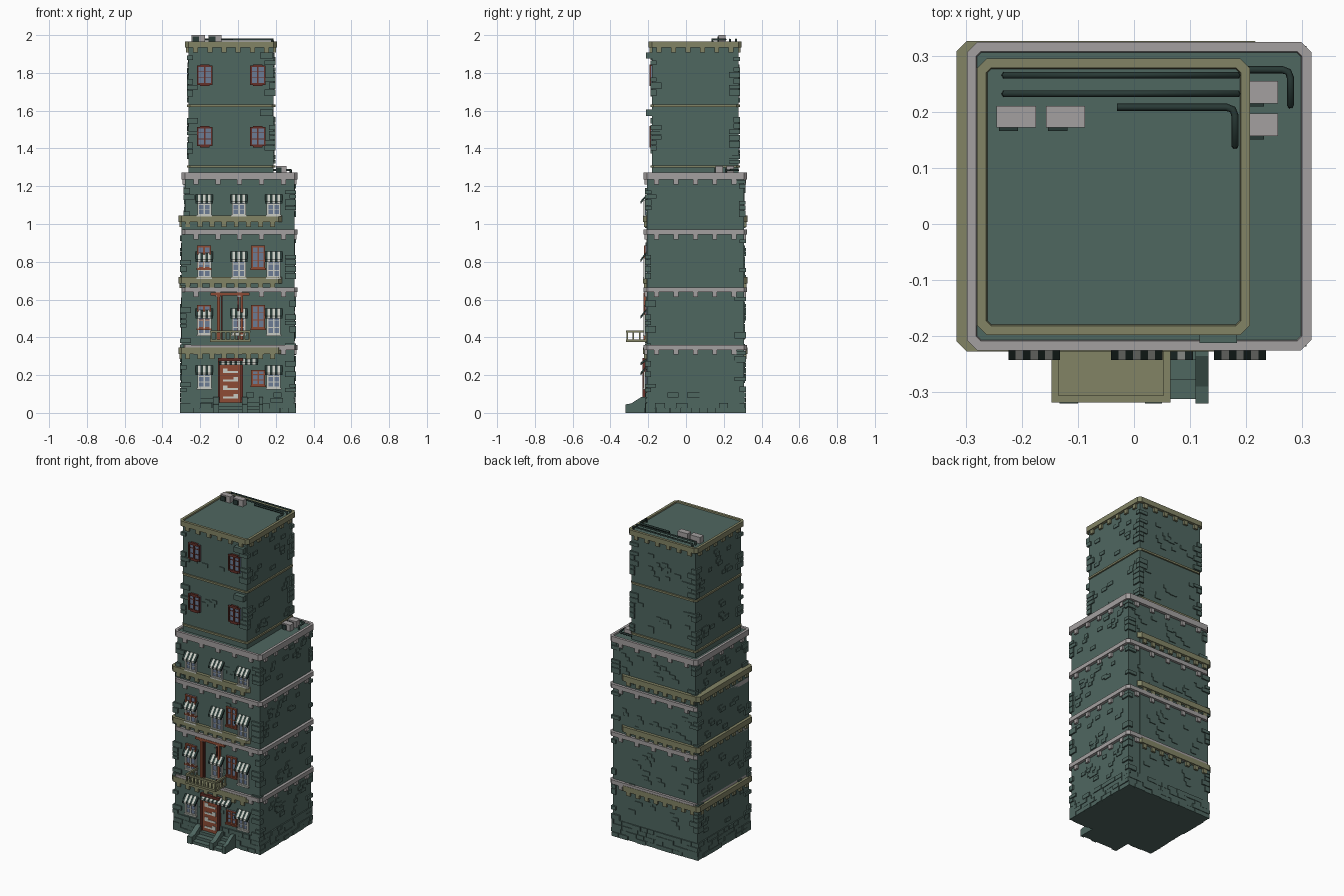
import bpy, bmesh, random
from mathutils import Vector

random.seed(4)
if "Cube" in bpy.data.objects:
    bpy.data.objects.remove(bpy.data.objects["Cube"])


def material(name, r, g, b):
    m = bpy.data.materials.new(name)
    m.use_nodes = True
    m.diffuse_color = (r, g, b, 1)
    m.node_tree.nodes["Principled BSDF"].inputs["Base Color"].default_value = (r, g, b, 1)
    return m


GREEN = material("wall_green", .078, .135, .118)
KHAKI = material("trim_khaki", .225, .23, .13)
GREY = material("trim_grey", .37, .35, .35)
MAROON = material("dark_red", .13, .03, .022)
BRICK = material("orange_red", .27, .07, .035)
GLASS = material("blue_glass", .15, .2, .3)
WHITE = material("off_white", .58, .6, .55)
DARK = material("dark_green", .022, .042, .037)


class Part:
    """A mesh part collected from boxes and prisms."""
    def __init__(self, name, *mats):
        self.name, self.mats, self.bm = name, mats, bmesh.new()

    def prism(self, base, offset, mat=0):
        vs = [self.bm.verts.new(p) for p in base]
        face = self.bm.faces.new(vs)
        top = bmesh.ops.extrude_face_region(self.bm, geom=[face])["geom"]
        bmesh.ops.translate(self.bm, vec=offset, verts=[v for v in top if isinstance(v, bmesh.types.BMVert)])
        cap = [f for f in top if isinstance(f, bmesh.types.BMFace)][0]
        for f in {f for v in list(cap.verts) + vs if v.is_valid for f in v.link_faces}:
            f.material_index = mat
        return cap

    def box(self, x0, x1, y0, y1, z0, z1, mat=0):
        self.prism([(x0, y0, z0), (x1, y0, z0), (x1, y1, z0), (x0, y1, z0)], (0, 0, z1 - z0), mat)

    def profile(self, yz, x0, x1, mat=0):
        self.prism([(x0, y, z) for y, z in yz], (x1 - x0, 0, 0), mat)

    def on_side(self, rect, side, u0, u1, z0, z1, depth, mat=0):
        """Block standing out from one side of a rectangular wall."""
        x0, x1, y0, y1 = rect
        if side == "front":
            self.box(u0, u1, y0 - depth, y0 + .005, z0, z1, mat)
        elif side == "back":
            self.box(u0, u1, y1 - .005, y1 + depth, z0, z1, mat)
        elif side == "left":
            self.box(x1 - .005, x1 + depth, u0, u1, z0, z1, mat)
        else:
            self.box(x0 - depth, x0 + .005, u0, u1, z0, z1, mat)

    def done(self):
        bmesh.ops.recalc_face_normals(self.bm, faces=self.bm.faces)
        me = bpy.data.meshes.new(self.name)
        self.bm.to_mesh(me)
        self.bm.free()
        for m in self.mats:
            me.materials.append(m)
        ob = bpy.data.objects.new(self.name, me)
        bpy.context.collection.objects.link(ob)
        return ob


SIDES = ("front", "back", "left", "right")


def span(rect, side):
    return rect[:2] if side in ("front", "back") else rect[2:]


def grow(rect, d):
    return (rect[0] - d, rect[1] + d, rect[2] - d, rect[3] + d)


def cornice(name, rect, z0, z1, mat, out, count, drop, sink=0):
    """Chamfered band with brackets; sink makes a recessed green roof."""
    p = Part(name, mat, GREEN)
    x0, x1, y0, y1 = grow(rect, out)
    c = .018
    ring = [(x0 + c, y0), (x1 - c, y0), (x1, y0 + c), (x1, y1 - c),
            (x1 - c, y1), (x0 + c, y1), (x0, y1 - c), (x0, y0 + c)]
    cap = p.prism([(x, y, z0) for x, y in ring], (0, 0, z1 - z0))
    if sink:
        bmesh.ops.inset_region(p.bm, faces=[cap], thickness=.018)
        bmesh.ops.inset_region(p.bm, faces=[cap], thickness=.002, depth=-sink)
        cap.material_index = 1
    for side in SIDES:
        a, b = span(rect, side)
        for i in range(count):
            u = a + (b - a) * (i + .5) / count
            p.on_side(rect, side, u - .013, u + .013, z0 - drop, z0, out * .7)
    p.done()


def masonry(name, rect, z0, z1, amount):
    """Corner quoins and scattered raised bricks on all four sides."""
    p = Part(name, GREEN)
    for x in rect[:2]:
        for y in rect[2:]:
            z = z0 + .01
            while z < z1 - .04:
                h = random.uniform(.018, .035)
                if random.random() < .55:
                    a, b = random.choice([(.05, .025), (.025, .05)])
                    sx, sy = (1 if x < 0 else -1), (1 if y < 0 else -1)
                    xs = sorted((x - sx * .009, x + sx * a))
                    ys = sorted((y - sy * .009, y + sy * b))
                    p.box(*xs, *ys, z, z + h)
                z += h + .004
    for side in SIDES:
        a, b = span(rect, side)
        for _ in range(amount if side != "front" else amount // 3):
            u, z = random.uniform(a + .03, b - .08), random.uniform(z0 + .02, z1 - .07)
            w = random.uniform(.03, .05)
            p.on_side(rect, side, u, u + w, z, z + .022, .005)
            if random.random() < .5:
                p.on_side(rect, side, u + w * .5, u + w * 1.4, z + .022, z + .044, .004)
    p.done()


def window(name, x, z0, z1, w, wall, frame, arch=False):
    """Two-leaf window with glazing bars and sill."""
    p = Part(name, frame, GLASS)
    a, b, f = x - w / 2, x + w / 2, .009
    p.box(a, b, wall - .006, wall, z0, z1, 1)
    for u in (a, x - f / 2, b - f):
        p.box(u, u + f, wall - .013, wall, z0, z1)
    for z in (z0, z1 - f):
        p.box(a, b, wall - .013, wall, z, z + f)
    for t in (.35, .68):
        z = z0 + (z1 - z0) * t
        p.box(a, b, wall - .009, wall, z, z + .004)
    if arch:
        p.box(x - w * .3, x + w * .3, wall - .013, wall, z1, z1 + .006)
        p.box(x - w * .3, x + w * .3, wall - .013, wall, z0 - .006, z0)
    else:
        p.box(a - .004, b + .004, wall - .017, wall, z0 - .006, z0 + .003)
    p.done()


def awning(name, x0, x1, z0, z1, stripes):
    p = Part(name, DARK, WHITE)
    y, out, step = WALL, WALL - .033, (x1 - x0) / stripes
    for i in range(stripes):
        p.profile([(y, z1), (out, z0 + .012), (out, z0), (out + .004, z0), (y, z1 - .012)],
                  x0 + i * step, x0 + (i + 1) * step, i % 2)
    p.done()


# Three stacked and overlapping volumes
MAIN = (-.28, .298, -.207, .306)
SIDE = (-.298, .215, -.209, .308)
TOWER = (-.262, .189, -.18, .277)
WALL = -.209
for name, r, z0, z1 in (("main_body", MAIN, 0, 1.25), ("side_body", SIDE, 0, 1.02), ("tower_body", TOWER, 1.2, 1.94)):
    body = Part(name, GREEN)
    body.box(*r, z0, z1)
    body.done()

# Floor bands and roofs
for i, z in enumerate((.36, .665, .97, 1.272)):
    cornice(f"grey_cornice_{i + 1}", MAIN, z - (.036 if i == 3 else .026), z, GREY, .018, 5, .026, .008 if i == 3 else 0)
for i, z in enumerate((.345, .72, 1.044)):
    cornice(f"khaki_cornice_{i + 1}", SIDE, z - .034, z, KHAKI, .018, 8, .026)
cornice("tower_cornice", TOWER, 1.934, 1.966, KHAKI, .018, 6, .026, .008)
for i, z in enumerate((1.31, 1.632)):
    cornice(f"tower_band_{i + 1}", TOWER, z - .012, z, KHAKI, .009, 0, 0)

# Raised stonework
for i, z in enumerate((.1, .36, .665, .97)):
    outer = (SIDE[0], MAIN[1], SIDE[2], SIDE[3]) if i < 3 else MAIN
    masonry(f"floor_stones_{i + 1}", outer, z, z + .29, 11)
for i, z in enumerate((1.31, 1.632)):
    masonry(f"tower_stones_{i + 1}", TOWER, z, z + .3, 9)

# Brick plinth
plinth = Part("plinth_bricks", GREEN)
BASE = (SIDE[0], MAIN[1], SIDE[2], SIDE[3])
for side in SIDES:
    a, b = span(BASE, side)
    for row in range(4):
        u = a - .006
        while u < b:
            v = min(u + random.uniform(.04, .075), b + .006)
            plinth.on_side(BASE, side, u, v - .002, row * .027, row * .027 + .026, random.uniform(.003, .01))
            u = v
plinth.done()

# Windows with awnings, three columns per floor
for i, (low, mid, top) in enumerate(((.13, .2, .25), (.413, .5, .552), (.715, .8, .855), (1.045, 1.108, 1.157))):
    for j, x in enumerate((-.178, .005, .189)):
        if i or j != 1:
            window(f"light_window_{i + 1}_{j + 1}", x, low, mid + .02, .074, WALL - .002, WHITE)
            awning(f"awning_{i + 1}_{j + 1}", x - .046, x + .046, mid, top, 7)
for i, (low, high) in enumerate(((.143, .228), (.445, .572), (.763, .885))):
    for x in (-.18, .107):
        if i or x > 0:
            window(f"red_window_{i + 1}_{'a' if x < 0 else 'b'}", x, low, high, .074, WALL, BRICK)
for low in (1.412, 1.737):
    for x in (-.176, .105):
        window("tower_window", x, low, low + .102, .082, TOWER[2], MAROON, True)

# Front door
door = Part("front_door", BRICK, WHITE, MAROON)
door.box(-.1, .02, WALL - .012, WALL, .05, .286)
for x in (-.106, .014):
    door.box(x, x + .012, WALL - .02, WALL, .05, .286, 2)
door.box(-.106, .026, WALL - .02, WALL, .274, .29, 2)
for i in range(4):
    z = .075 + i * .045
    door.box(-.08, 0, WALL - .015, WALL, z, z + .012, 1)
    door.box(-.08 if i % 2 else -.025, -.055 if i % 2 else 0, WALL - .015, WALL, z, z + .025, 1)
door.done()
awning("door_awning", -.1, .105, .254, .288, 15)

# Balcony doorway
frame = Part("balcony_doorway", BRICK, MAROON)
for x in (-.11, .012):
    frame.box(x, x + .014, WALL - .016, WALL, .385, .636)
for x in (-.09, -.003):
    frame.box(x, x + .007, WALL - .01, WALL, .385, .625, 1)
frame.box(-.145, .06, WALL - .016, WALL, .622, .638)
frame.done()

# Balcony with railing
balcony = Part("balcony", KHAKI)
balcony.box(-.147, .065, -.318, WALL, .375, .388)
balcony.box(-.147, .065, -.318, -.306, .425, .436)
for x in (-.147, .053):
    balcony.box(x, x + .012, -.318, WALL, .425, .436)
    for i in range(4):
        y = -.316 + i * .033
        balcony.box(x + .002, x + .010, y, y + .008, .385, .43)
for i in range(9):
    x = -.145 + i * .025
    balcony.box(x, x + .008, -.316, -.308, .385, .43)
balcony.done()

# Entrance steps with sloped cheeks
steps = Part("entrance_steps", GREEN)
for i in range(3):
    steps.box(-.12, .12, -.312 + i * .035, WALL, 0, .018 * (i + 1))
for x, w in ((-.133, .033), (.02, .03), (.11, .023)):
    steps.profile([(WALL, 0), (-.32, 0), (-.32, .045), (-.29, .05), (-.235, .085), (WALL, .085)], x, x + w)
steps.done()

# Rooftop and wall machinery
for i, (x, y, w, d, z) in enumerate(((-.245, .172, .07, .038, 1.956), (-.157, .172, .07, .038, 1.956),
                                     (.2, .215, .057, .04, 1.262), (.2, .157, .057, .04, 1.262))):
    unit = Part(f"roof_unit_{i + 1}", GREY, DARK)
    unit.box(x, x + w, y, y + d, z + .004, z + .044)
    unit.box(x + .004, x + w * .55, y - .006, y, z + .008, z + .036, 1)
    unit.done()
vents = Part("wall_vents", GREEN)
for z in (1.572, 1.876):
    vents.box(.117, .184, -.212, -.175, z, z + .033)
vents.done()


def pipe(name, points):
    cu = bpy.data.curves.new(name, "CURVE")
    cu.dimensions, cu.bevel_depth, cu.bevel_resolution, cu.use_fill_caps = "3D", .0065, 1, True
    s = cu.splines.new("POLY")
    s.points.add(len(points) - 1)
    for pt, co in zip(s.points, points):
        pt.co = (*co, 1)
    cu.materials.append(DARK)
    bpy.context.collection.objects.link(bpy.data.objects.new(name, cu))


def bent(x0, x1, y0, y1, z):
    return [(x0, y0, z), (x1 - .015, y0, z), (x1 - .004, y0 - .004, z), (x1, y0 - .015, z), (x1, y1, z), (x1, y1, z - .02)]


for i, y in enumerate((.265, .232)):
    pipe(f"straight_pipe_{i + 1}", [(-.23, y, 1.955), (-.23, y, 1.977), (.184, y, 1.977), (.184, y, 1.955)])
pipe("bent_pipe_upper", bent(-.03, .18, .208, .14, 1.977))
pipe("bent_pipe_lower", bent(.185, .279, .275, .212, 1.285))
